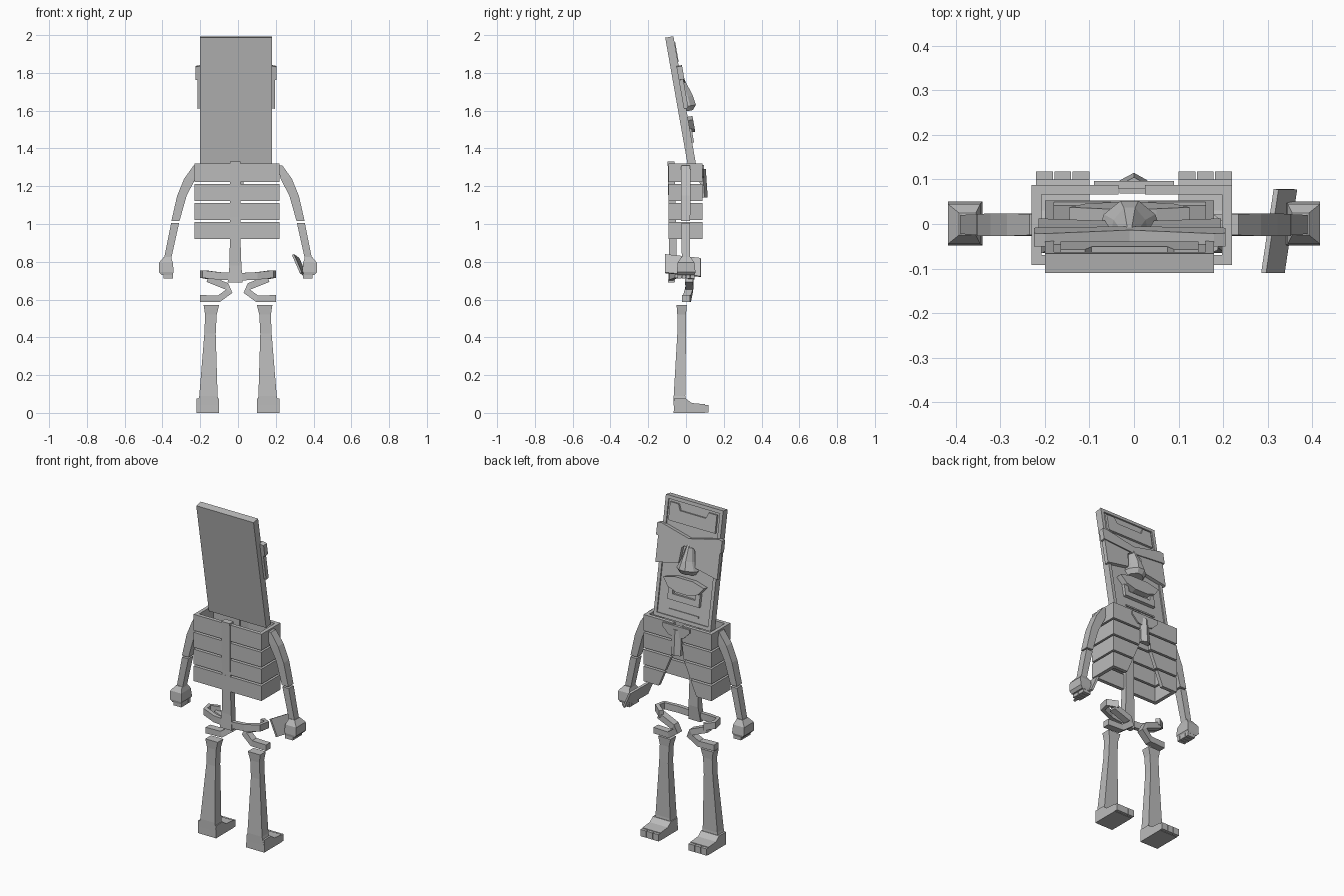
import bpy, bmesh
from mathutils import Vector, Matrix

cube = bpy.data.objects.get("Cube")
if cube:
    bpy.data.objects.remove(cube, do_unlink=True)

grey = bpy.data.materials.new("bone grey")
grey.use_nodes = True
COLOUR = (0.5, 0.5, 0.5, 1)
grey.diffuse_color = COLOUR
grey.node_tree.nodes["Principled BSDF"].inputs["Base Color"].default_value = COLOUR


def build(name, lofts, frame=Matrix()):
    """One object from several lofts, each a list of rings of points."""
    bm = bmesh.new()
    for rings in lofts:
        loops = [[bm.verts.new(frame @ Vector(p)) for p in ring] for ring in rings]
        n = len(loops[0])
        bm.faces.new(loops[0])
        bm.faces.new(loops[-1][::-1])
        for a, b in zip(loops, loops[1:]):
            for i in range(n):
                j = (i + 1) % n
                bm.faces.new((a[i], a[j], b[j], b[i]))
    bmesh.ops.recalc_face_normals(bm, faces=bm.faces)
    mesh = bpy.data.meshes.new(name)
    bm.to_mesh(mesh)
    bm.free()
    mesh.materials.append(grey)
    ob = bpy.data.objects.new(name, mesh)
    bpy.context.collection.objects.link(ob)
    return ob


def box(x0, x1, y0, y1, z0, z1):
    return slices([(z0, x0, x1, y0, y1), (z1, x0, x1, y0, y1)])


def slices(rows):
    """Horizontal rectangular sections: z, x0, x1, y0, y1."""
    return [[(a, c, z), (b, c, z), (b, d, z), (a, d, z)] for z, a, b, c, d in rows]


def slab(pts, d0, d1):
    return [[(u, v, d) for u, v in pts] for d in (d0, d1)]


def wall(pts, y0, y1):
    return [[(x, y, z) for x, z in pts] for y in (y0, y1)]


def bar(path, normal, across, along):
    """Rectangular band swept along a path."""
    pts, n, rings = [Vector(p) for p in path], Vector(normal), []
    for i, p in enumerate(pts):
        t = pts[min(i + 1, len(pts) - 1)] - pts[max(i - 1, 0)]
        s = t.cross(n).normalized() * across / 2
        h = n * along / 2
        rings.append([p + s + h, p + s - h, p - s - h, p - s + h])
    return rings


def mirrored(lofts, side):
    return [[[(side * p[0], p[1], p[2]) for p in ring] for ring in rings] for rings in lofts]


# Leaning mask board: u across, v up the board, w out of the face
up = Vector((0, -0.12, 0.68)).normalized()
out = Vector((0, -up.z * -1, -up.y))
mask = Matrix(((1, 0, 0, -0.01), (0, up.y, out.y, 0.045),
               (0, up.z, out.z, 1.315), (0, 0, 0, 1)))
H = 0.688


def rect(u0, u1, v0, v1, d0, d1):
    return slab([(u0, v0), (u1, v0), (u1, v1), (u0, v1)], d0, d1)


build("mask_board", [rect(-0.19, 0.19, 0, H, -0.036, 0)], mask)
build("mask_rim", [rect(-0.19, -0.17, 0, H, 0, 0.008), rect(0.17, 0.19, 0, H, 0, 0.008),
                   rect(-0.17, 0.17, 0, 0.02, 0, 0.008),
                   rect(-0.17, 0.17, H - 0.02, H, 0, 0.008)], mask)
build("forehead_plate", [slab([(-0.155, 0.55), (0.155, 0.55), (0.155, 0.655), (0.1, 0.655),
                               (0.085, 0.62), (-0.085, 0.62), (-0.1, 0.655),
                               (-0.155, 0.655)], 0, 0.012)], mask)
build("brow", [slab([(-0.215, 0.455), (0, 0.435), (0.215, 0.455), (0.215, 0.525),
                     (0.19, 0.53), (0, 0.485), (-0.19, 0.53), (-0.215, 0.525)],
                    -0.004, 0.026)], mask)
for side, label in ((-1, "right"), (1, "left")):
    build(label + "_eye_panel", mirrored([
        slab([(0.055, 0.33), (0.205, 0.3), (0.205, 0.46), (0.02, 0.45), (0.045, 0.42)],
             -0.004, 0.02)], side), mask)


def nose_ring(v, half, depth):
    return [(-half, v, 0), (-half * 0.85, v, depth * 0.5), (-half * 0.3, v, depth),
            (half * 0.3, v, depth), (half * 0.85, v, depth * 0.5), (half, v, 0)]


build("nose", [[nose_ring(0.47, 0.012, 0.02), nose_ring(0.36, 0.042, 0.055),
                nose_ring(0.31, 0.068, 0.062), nose_ring(0.285, 0.05, 0.042)]], mask)
build("upper_lip", [slab([(-0.135, 0.235), (-0.1, 0.19), (-0.04, 0.17), (0.04, 0.17),
                          (0.1, 0.19), (0.135, 0.235), (0.06, 0.255), (-0.06, 0.255)],
                         0, 0.034)], mask)
build("lower_lip", [rect(-0.105, 0.105, 0.115, 0.15, 0, 0.018),
                    rect(-0.105, -0.075, 0.15, 0.19, 0, 0.018),
                    rect(0.075, 0.105, 0.15, 0.19, 0, 0.018)], mask)
build("chin_strip", [rect(-0.1, 0.1, 0.05, 0.06, 0, 0.006)], mask)


# Hollow rib cage: four bands, with a slanted opening on the face side
def opening(z):
    return max(0.03, 0.125 - (z - 0.92) * 0.42)


ribs = []
for i in range(4):
    z0 = 0.92 + i * 0.101
    z1 = z0 + (0.097 if i == 3 else 0.09)
    for s in (-1, 1):
        ribs += mirrored([
            box(0, 0.225, -0.092, -0.07, z0, z1),
            box(0.203, 0.225, -0.07, 0.066, z0, z1),
            wall([(opening(z0), z0), (0.225, z0), (0.225, z1), (opening(z1), z1)],
                 0.066, 0.088)], s)
cage = build("rib_cage", ribs)
cage.location.x = -0.005

# Collar and breastbone
for s, label in ((-1, "right"), (1, "left")):
    build(label + "_collar", mirrored([
        wall([(0, 1.24), (0.05, 1.25), (0.09, 1.29), (0.09, 1.312), (0, 1.312)],
             0.08, 0.096)], s))
build("breastbone", [[[(-0.032, y + 0.078, z), (0.03, y + 0.078, z), (0.03, y + 0.098, z),
                       (0, y + 0.115, z), (-0.032, y + 0.098, z)]
                      for z, y in ((1.14, 0.0), (1.29, -0.01))]])

# Backbone, tail plate and hip ring
build("backbone", [slices([(0.69, -0.055, 0.025, -0.095, -0.06),
                           (0.78, -0.045, 0.018, -0.09, -0.05),
                           (0.92, -0.043, 0.013, -0.09, -0.05),
                           (1.33, -0.043, 0.013, -0.097, -0.06)])])

for s, label in ((-1, "right"), (1, "left")):
    hip = [(0, -0.08, 0.72), (0.1, -0.075, 0.725), (0.18, -0.05, 0.735),
           (0.19, 0.0, 0.735), (0.14, 0.035, 0.725)]
    build(label + "_hip", mirrored([bar(hip, (0, 0, 1), 0.024, 0.04)], s))
    thigh = [(0.16, 0.015, 0.71), (0.06, 0.02, 0.67), (0.045, 0.015, 0.645),
             (0.1, 0.005, 0.605), (0.2, 0.0, 0.605)]
    build(label + "_thigh", mirrored([bar(thigh, (0, 1, 0), 0.036, 0.042)], s))

    # Shin, foot and three toes
    build(label + "_shin", mirrored([slices([
        (0.04, 0.1, 0.218, -0.065, 0), (0.09, 0.108, 0.205, -0.065, -0.004),
        (0.42, 0.118, 0.178, -0.046, 0), (0.52, 0.113, 0.174, -0.046, 0),
        (0.57, 0.1, 0.182, -0.05, 0.004)])], s))
    sole = [(-0.065, 0), (0.1, 0), (0.1, 0.046), (0.03, 0.052), (0, 0.075), (-0.064, 0.075)]
    foot = [[(x, y, z) for y, z in sole] for x in (0.1, 0.22)]
    toes = [box(0.1 + k * 0.041, 0.138 + k * 0.041, 0.09, 0.118, 0.002, 0.042)
            for k in range(3)]
    build(label + "_foot", mirrored([foot] + toes, s))

    # Arm and closed hand
    build(label + "_upper_arm", mirrored([slices([
        (1.31, 0.21, 0.235, -0.025, 0.022), (1.24, 0.225, 0.285, -0.027, 0.024),
        (1.15, 0.272, 0.322, -0.027, 0.024), (1.015, 0.31, 0.353, -0.027, 0.022)])], s))
    build(label + "_forearm", mirrored([slices([
        (1.005, 0.312, 0.354, -0.025, 0.022), (0.81, 0.355, 0.393, -0.022, 0.02)])], s))
    hand = slices([(0.825, 0.355, 0.393, -0.025, 0.025), (0.795, 0.345, 0.418, -0.045, 0.045),
                   (0.745, 0.34, 0.418, -0.048, 0.05), (0.73, 0.35, 0.405, -0.045, 0.045)])
    fingers = [box(0.345, 0.395, y, y + 0.02, 0.712, 0.745)
               for y in (-0.045, -0.022, 0.001, 0.024)]
    build(label + "_hand", mirrored([hand] + fingers, s))

# Tilted slab held in the left hand
slab_path = [(0.312, -0.11, 0.79), (0.34, 0.078, 0.77)]
build("held_slab", [bar(slab_path, Vector((-0.4, 0, 0.92)).normalized(), 0.012, 0.105)])
